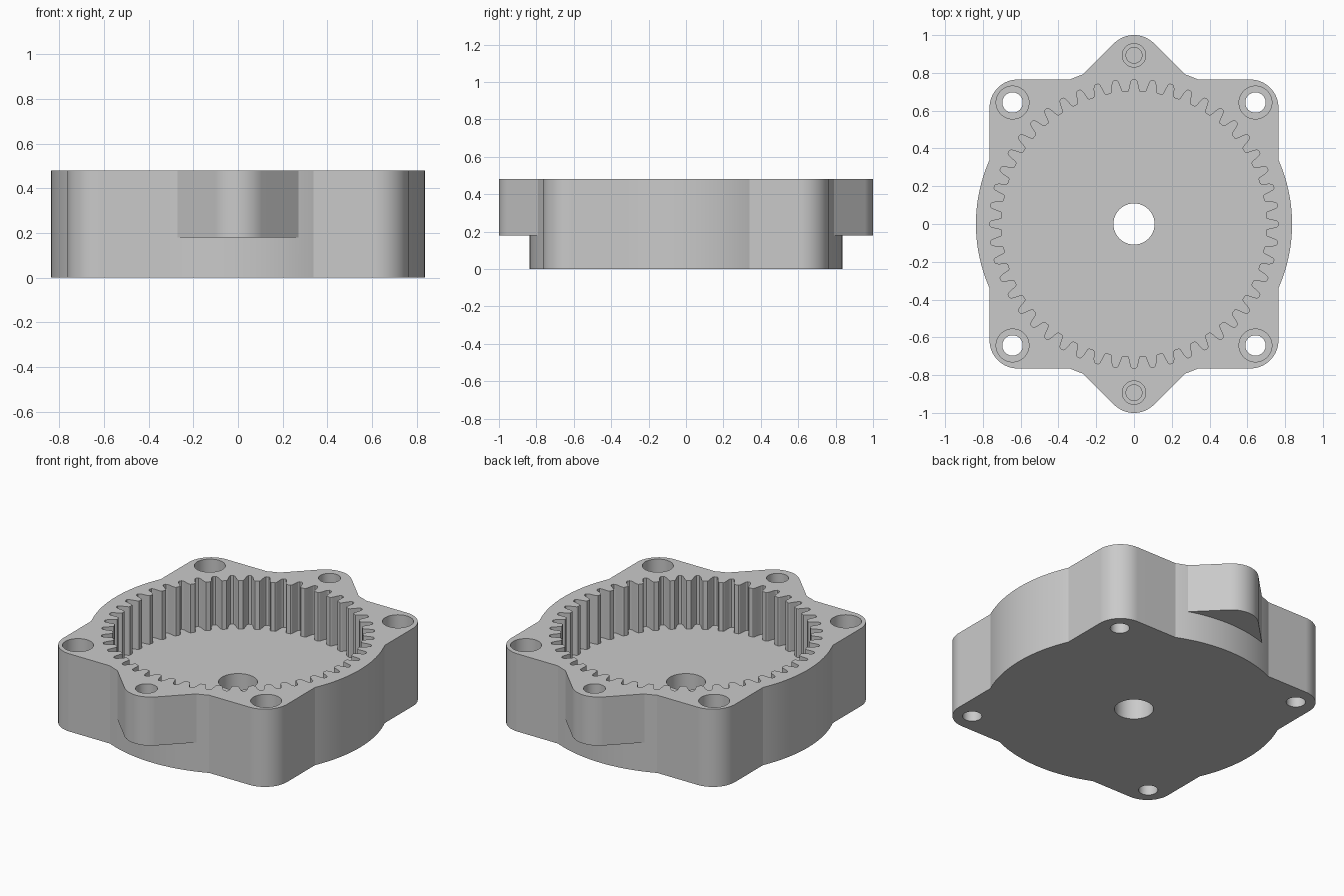
import bpy
import bmesh
from math import cos, sin, pi, radians

if "Cube" in bpy.data.objects:
    bpy.data.objects.remove(bpy.data.objects["Cube"], do_unlink=True)

TOP = 0.48        # overall height
LUG_Z = 0.18      # underside of the end lugs
FLOOR_Z = 0.18    # floor of the gear cavity
TEETH = 48

grey = bpy.data.materials.new("plain grey")
grey.use_nodes = True
colour = (0.59, 0.59, 0.59, 1)
grey.diffuse_color = colour
grey.node_tree.nodes["Principled BSDF"].inputs["Base Color"].default_value = colour


def prism(name, outline, z0, z1):
    """Extrude a flat counter-clockwise outline from z0 to z1."""
    bm = bmesh.new()
    face = bm.faces.new([bm.verts.new((x, y, z0)) for x, y in outline])
    new = bmesh.ops.extrude_face_region(bm, geom=[face])["geom"]
    bmesh.ops.translate(bm, vec=(0, 0, z1 - z0),
                        verts=[v for v in new if isinstance(v, bmesh.types.BMVert)])
    bmesh.ops.recalc_face_normals(bm, faces=bm.faces)
    mesh = bpy.data.meshes.new(name)
    bm.to_mesh(mesh)
    bm.free()
    mesh.materials.append(grey)
    obj = bpy.data.objects.new(name, mesh)
    bpy.context.collection.objects.link(obj)
    return obj


def arc(cx, cy, r, a0, a1, n):
    """Points on an arc, angles in degrees, both ends included."""
    angles = [radians(a0 + (a1 - a0) * i / n) for i in range(n + 1)]
    return [(cx + r * cos(a), cy + r * sin(a)) for a in angles]


def circle(cx, cy, r, n=48):
    return arc(cx, cy, r, 0, 360, n)[:-1]


def combine(target, tool, operation):
    """Apply a boolean and discard the tool."""
    mod = target.modifiers.new(operation, "BOOLEAN")
    mod.operation = operation
    mod.solver = "EXACT"
    mod.object = tool
    bpy.ops.object.select_all(action="DESELECT")
    bpy.context.view_layer.objects.active = target
    target.select_set(True)
    bpy.ops.object.modifier_apply(modifier=mod.name)
    bpy.data.objects.remove(tool, do_unlink=True)


# Rounded square housing
half, radius = 0.765, 0.15
c = half - radius
outline = []
for quarter, (sx, sy) in enumerate([(1, 1), (-1, 1), (-1, -1), (1, -1)]):
    outline += arc(sx * c, sy * c, radius, quarter * 90, quarter * 90 + 90, 16)
housing = prism("gear_housing", outline, 0, TOP)

# Round barrel that bulges through the sides
combine(housing, prism("barrel", circle(0, 0, 0.837, 144), 0, TOP), "UNION")

# Tapered lugs at the front and back
for s in (1, -1):
    lug = [(0.362, 0.7)] + arc(0, 0.85, 0.15, 45, 135, 16) + [(-0.362, 0.7)]
    lug = [(s * x, s * y) for x, y in lug]
    combine(housing, prism("lug", lug, LUG_Z, TOP), "UNION")

# Internal ring gear cavity: (fraction of a pitch, radius) for one groove
groove = [(-0.36, 0.7), (-0.30, 0.706), (-0.25, 0.722), (-0.20, 0.742),
          (-0.15, 0.757), (-0.08, 0.765)]
groove += [(-f, r) for f, r in reversed(groove)]
gear = []
for i in range(TEETH):
    for f, r in groove:
        a = 2 * pi * (i + f) / TEETH
        gear.append((r * cos(a), r * sin(a)))
combine(housing, prism("gear_cavity", gear, FLOOR_Z, TOP + 0.1), "DIFFERENCE")

# Central shaft bore
combine(housing, prism("bore", circle(0, 0, 0.109, 64), -0.1, 0.3), "DIFFERENCE")


def drill(x, y, wide, narrow, step_z, end_z):
    """Stepped hole: wide upper part and a narrow lower part."""
    combine(housing, prism("hole", circle(x, y, wide), step_z, TOP + 0.1), "DIFFERENCE")
    combine(housing, prism("hole", circle(x, y, narrow), end_z, step_z + 0.05), "DIFFERENCE")


# Counterbored through holes in the corners
for sx in (1, -1):
    for sy in (1, -1):
        drill(sx * 0.643, sy * 0.643, 0.087, 0.054, FLOOR_Z, -0.1)

# Stepped blind holes in the lugs
for s in (1, -1):
    drill(0, s * 0.893, 0.062, 0.042, 0.3, 0.22)

# Smooth the curved walls while the flats stay flat
bpy.ops.object.shade_smooth_by_angle(angle=radians(15))
weighted = housing.modifiers.new("flat_faces", "WEIGHTED_NORMAL")
weighted.keep_sharp = True
